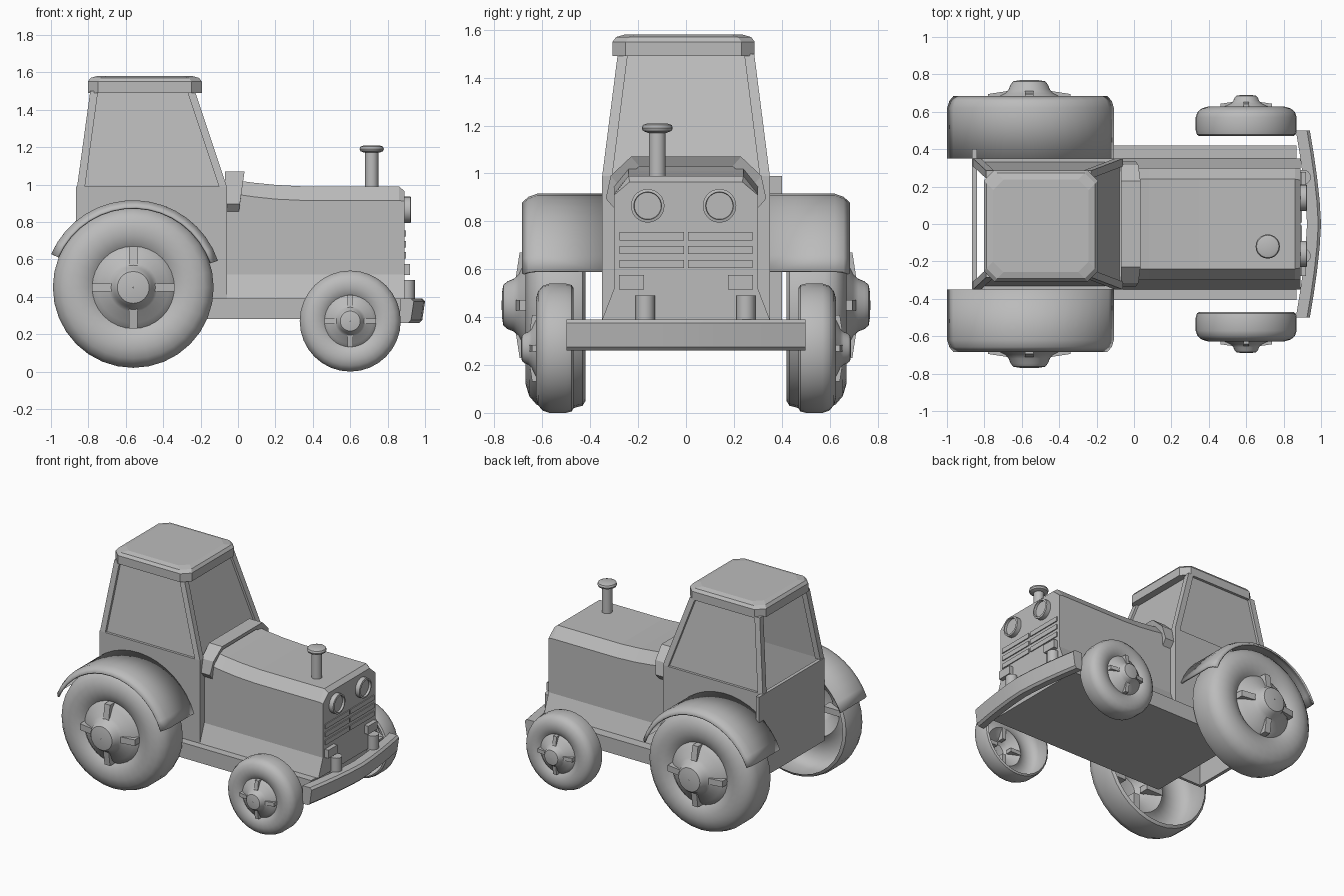
import bpy, bmesh, math
from mathutils import Vector

if "Cube" in bpy.data.objects:
    bpy.data.objects.remove(bpy.data.objects["Cube"])

grey = bpy.data.materials.new("plain_grey")
grey.diffuse_color = (0.5, 0.5, 0.5, 1)
grey.use_nodes = True
grey.node_tree.nodes["Principled BSDF"].inputs["Base Color"].default_value = grey.diffuse_color


def finish(name, bm, smooth=None):
    bmesh.ops.remove_doubles(bm, verts=bm.verts, dist=1e-5)
    bmesh.ops.recalc_face_normals(bm, faces=bm.faces)
    me = bpy.data.meshes.new(name)
    bm.to_mesh(me)
    bm.free()
    me.materials.append(grey)
    ob = bpy.data.objects.new(name, me)
    bpy.context.collection.objects.link(ob)
    if smooth:
        bpy.ops.object.select_all(action='DESELECT')
        ob.select_set(True)
        bpy.context.view_layer.objects.active = ob
        bpy.ops.object.shade_smooth_by_angle(angle=math.radians(smooth))
    return ob


def loft(name, rings, closed=True, caps=True, smooth=None):
    """Skin a list of equal-length point rings."""
    bm = bmesh.new()
    vs = [[bm.verts.new(p) for p in r] for r in rings]
    n = len(rings[0])
    for a, b in zip(vs, vs[1:]):
        for i in range(n if closed else n - 1):
            j = (i + 1) % n
            bm.faces.new((a[i], a[j], b[j], b[i]))
    if caps:
        bm.faces.new(vs[0])
        bm.faces.new(vs[-1])
    return finish(name, bm, smooth)


def box(name, x0, x1, y0, y1, z0, z1, bevel=0):
    ring = lambda z: [(x0, y0, z), (x1, y0, z), (x1, y1, z), (x0, y1, z)]
    ob = loft(name, [ring(z0), ring(z1)])
    if bevel:
        m = ob.modifiers.new("bevel", 'BEVEL')
        m.width, m.segments = bevel, 2
    return ob


def lathe(name, prof, origin, axis, seg=32, smooth=35, caps=False):
    """Spin (radius, height) points about an axis: 'x', 'z', or +1/-1 for +y/-y."""
    ox, oy, oz = origin
    rings = []
    for r, h in prof:
        ring = []
        for k in range(seg):
            a = 2 * math.pi * k / seg
            c, s = r * math.cos(a), r * math.sin(a)
            if axis == 'x':
                p = (ox + h, oy + c, oz + s)
            elif axis == 'z':
                p = (ox + c, oy + s, oz + h)
            else:
                p = (ox + c, oy + axis * h, oz + s)
            ring.append(p)
        rings.append(ring)
    return loft(name, rings, caps=caps, smooth=smooth)


# Wheels: hollow shell open on the inner side, dished hub, four spokes
WHEEL = [(.40, 0), (.42, .012), (.43, .05), (.43, .16), (.415, .205), (.38, .235),
         (.33, .25), (.28, .248), (.24, .235), (.22, .222), (.19, .25), (.13, .278),
         (.11, .30), (.10, .325), (.085, .343), (.05, .349), (.002, .35)]


def wheel(name, x, z, y_in, k, side):
    lathe(name, [(r * k, y_in + h * k) for r, h in WHEEL], (x, 0, z), side)
    w = .022 * k
    for i in range(4):
        a = i * math.pi / 2
        d, t = Vector((math.cos(a), 0, math.sin(a))), Vector((-math.sin(a), 0, math.cos(a)))
        rings = []
        for r, h in ((.09, .295), (.22, .275)):
            rings.append([Vector((x, side * (y_in + q * k), z)) + d * r * k + t * u
                          for u, q in ((-w, .22), (w, .22), (w, h), (-w, h))])
        loft(name + "_spoke", rings)


for s in (1, -1):
    wheel("rear_wheel", -.56, .45, .42, 1, s)
    wheel("front_wheel", .60, .27, .47, .628, s)

    # Fender over the rear wheel
    rings = []
    for i in range(17):
        a = math.radians(19 + 137.5 * i / 16)
        rings.append([(-.56 + (.473 - d) * math.cos(a), s * y, .437 + (.473 - d) * math.sin(a))
                      for y, d in ((.35, 0), (.62, 0), (.655, .012), (.68, .035))])
    f = loft("fender", rings, closed=False, caps=False, smooth=30)
    m = f.modifiers.new("thickness", 'SOLIDIFY')
    m.thickness, m.offset = .012, 0

# Chassis plate
box("chassis", -.55, .87, -.405, .42, .28, .39)

# Hood with chamfered top, dipping line and flared skirt
rings = []
for x, zt, zc, wt in ((-.06, 1.03, .955, .24), (.08, 1.01, .935, .24), (.20, .998, .922, .24),
                      (.35, .99, .915, .24), (.86, .99, .915, .24), (.89, .965, .91, .235)):
    half = [(.35, .39), (.30, .52), (.30, zc), (wt, zt)]
    rings.append([(x, y, z) for y, z in half] + [(x, -y, z) for y, z in reversed(half)])
loft("hood", rings)

# Cowl band arching over the hood at the windscreen
arch = []
for y, z in ((.335, .895), (.315, .99), (.23, 1.07)):
    t = (z - .895) / .175
    arch.append([(-.07, y, z), (.01 + .025 * t, y, z),
                 (.005 + .01 * t, y - .035, z - .04), (-.07, y - .035, z - .04)])
loft("cowl", arch + [[(x, -y, z) for x, y, z in r] for r in reversed(arch)])

# Cab lower walls (open underneath)
for s in (1, -1):
    ya, yb = sorted((s * .33, s * .35))
    box("cab_side", -.85, -.06, ya, yb, .39, .99)
box("cab_front", -.08, -.06, -.35, .35, .39, .99)
box("cab_rear", -.865, -.84, -.35, .40, .39, .99)

# Cab corner posts, side windows and windscreen (rear is open)
XB, XT = (-.86, -.06), (-.79, -.23)
YB, YT, ZB, ZT, P = .35, .285, .99, 1.50, .042
for s in (1, -1):
    for e, dx in ((0, P), (1, -P)):
        rings = []
        for xs, y, z in ((XB, YB, ZB), (XT, YT, ZT)):
            x = xs[e]
            rings.append([(x, s * y, z), (x + dx, s * y, z),
                          (x + dx, s * (y - P), z), (x, s * (y - P), z)])
        loft("cab_post", rings)
    rings = []
    for xs, y, z in ((XB, YB, ZB), (XT, YT, ZT)):
        rings.append([(xs[0] + .02, s * (y - .018), z), (xs[1] - .02, s * (y - .018), z),
                      (xs[1] - .02, s * (y - .026), z), (xs[0] + .02, s * (y - .026), z)])
    loft("side_window", rings)
loft("windscreen", [[(xs[1] - .018, y - .02, z), (xs[1] - .018, .02 - y, z),
                     (xs[1] - .026, .02 - y, z), (xs[1] - .026, y - .02, z)]
                    for xs, y, z in ((XB, YB, ZB), (XT, YT, ZT))])


# Roof with clipped corners and bevelled top
def octagon(z, inset):
    hx, hy, c = .305 - inset, .297 - inset, .055
    q = [(hx, hy - c), (hx - c, hy), (c - hx, hy), (-hx, hy - c),
         (-hx, c - hy), (c - hx, -hy), (hx - c, -hy), (hx, c - hy)]
    return [(-.498 + x, y - .01, z) for x, y in q]


loft("roof", [octagon(1.49, .0), octagon(1.55, 0), octagon(1.57, .015), octagon(1.58, .05)])

# Exhaust pipe with cap
lathe("exhaust_pipe", [(.035, .97), (.035, 1.185)], (.715, -.12, 0), 'z', 20, caps=True)
lathe("exhaust_cap", [(.04, 1.17), (.06, 1.178), (.065, 1.19), (.06, 1.203), (.045, 1.208)],
      (.715, -.12, 0), 'z', 20, caps=True)

# Front details: headlights, grille bars, small lamps, bumper mounts
for s in (1, -1):
    y = s * .15 - .01
    lathe("headlight", [(.07, -.02), (.07, .033), (.058, .036), (.056, .02)],
          (.89, y, .865), 'x', 28, caps=True)
    y = s * .143
    for z in (.622, .68, .738):
        box("grille_bar", .885, .897, y - .135, y + .135, z - .017, z + .017)
    y = s * .227
    box("small_lamp", .885, .92, y - .052, y + .052, .515, .575)
    y = s * .21 + .04
    lathe("bumper_mount", [(.04, .34), (.04, .49)], (.905, s * .21 + .04, 0), 'z', 16, caps=True)

# Bowed bumper
rings = []
for i in range(9):
    y = -.5 + i / 8
    b = .06 * (1 - (abs(y) / .5) ** 1.5)
    rings.append([(.865 + b, y, .39), (.925 + b, y, .39), (.94 + b, y, .375),
                  (.925 + b, y, .275), (.91 + b, y, .26), (.865 + b, y, .26)])
loft("bumper", rings, smooth=25)
